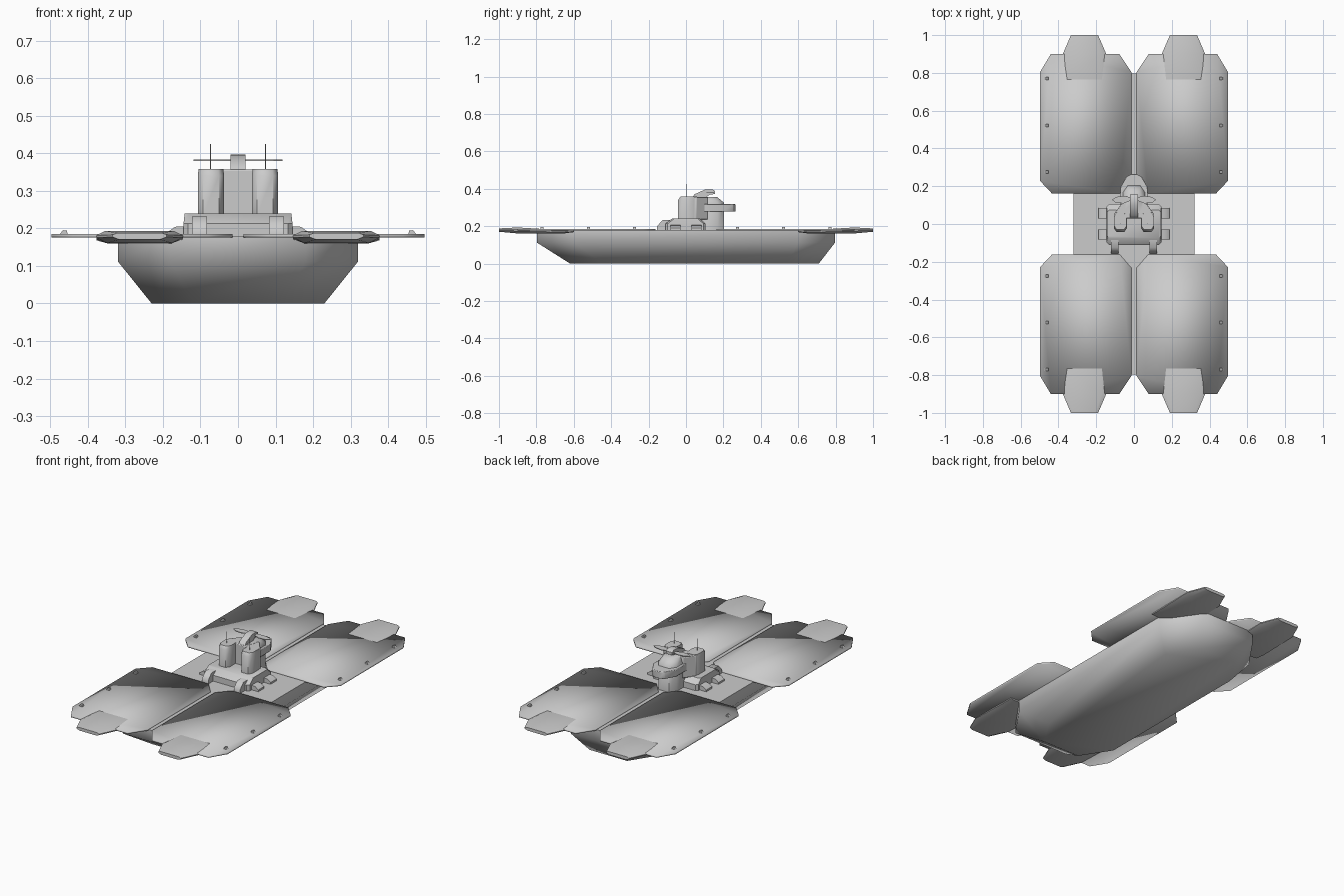
import bpy, bmesh, math
from mathutils import Vector


def finish(name, bm, angle=180, bevel=0.0):
    bmesh.ops.recalc_face_normals(bm, faces=bm.faces)
    me = bpy.data.meshes.new(name)
    bm.to_mesh(me)
    bm.free()
    ob = bpy.data.objects.new(name, me)
    bpy.context.collection.objects.link(ob)
    bpy.ops.object.select_all(action='DESELECT')
    ob.select_set(True)
    bpy.context.view_layer.objects.active = ob
    bpy.ops.object.shade_smooth_by_angle(angle=math.radians(angle))
    if bevel:
        mod = ob.modifiers.new("soft_edges", 'BEVEL')
        mod.width = bevel
        mod.segments = 2
        mod.limit_method = 'ANGLE'
    return ob


def loft(name, rings, angle=180, bevel=0.0):
    """Skin a stack of equal-length point rings and cap both ends."""
    bm = bmesh.new()
    vs = [[bm.verts.new(p) for p in ring] for ring in rings]
    n = len(vs[0])
    for a, b in zip(vs, vs[1:]):
        for i in range(n):
            j = (i + 1) % n
            bm.faces.new((a[i], a[j], b[j], b[i]))
    bm.faces.new(vs[0])
    bm.faces.new(vs[-1])
    return finish(name, bm, angle, bevel)


def octagon(x0, x1, y0, y1, cx, cy, z):
    """Rectangle with cut corners at height z."""
    return [(x0 + cx, y0, z), (x1 - cx, y0, z), (x1, y0 + cy, z), (x1, y1 - cy, z),
            (x1 - cx, y1, z), (x0 + cx, y1, z), (x0, y1 - cy, z), (x0, y0 + cy, z)]


def plate(name, outline, z0, z1, angle=30, bevel=0.0):
    """Plan outline (x, y) extruded upward."""
    return loft(name, [[(x, y, z) for x, y in outline] for z in (z0, z1)], angle, bevel)


def side_profile(name, outline, x0, x1, angle=30, bevel=0.0):
    """Side outline (y, z) extruded across x."""
    return loft(name, [[(x, y, z) for y, z in outline] for x in (x0, x1)], angle, bevel)


# Hull: cut-corner barge with flared sides
loft("hull", [
    octagon(-0.23, 0.23, -0.62, 0.71, 0.11, 0.17, 0.0),
    octagon(-0.32, 0.32, -0.797, 0.797, 0.14, 0.2, 0.112),
    octagon(-0.32, 0.32, -0.797, 0.797, 0.14, 0.2, 0.179)], 60)

# Four landing decks with end pods and edge lights
for sy, end in ((1, "rear"), (-1, "front")):
    for sx, side in ((1, "right"), (-1, "left")):
        tag = f"{end}_{side}"
        outline = [(0.078, 0.9), (0.44, 0.9), (0.497, 0.805), (0.497, 0.228),
                   (0.435, 0.162), (0.075, 0.162), (0.014, 0.232), (0.014, 0.805)]
        plate("deck_" + tag, [(sx * x, sy * y) for x, y in outline], 0.176, 0.185, 180)

        # Pod cross-sections along y: half width, bottom, top
        rings = []
        for y, w, zb, zt in ((0.6, 0.112, 0.168, 0.178), (0.66, 0.115, 0.16, 0.18),
                             (0.775, 0.115, 0.16, 0.1855), (0.9, 0.115, 0.161, 0.193),
                             (1.0, 0.072, 0.17, 0.188)):
            c, zm = 0.262, (zb + zt) / 2
            sec = [(c - w, zm - 0.002), (c - w * 0.75, zb), (c + w * 0.75, zb),
                   (c + w, zm - 0.002), (c + w, zm + 0.004), (c + w * 0.8, zt),
                   (c - w * 0.8, zt), (c - w, zm + 0.004)]
            rings.append([(sx * x, sy * y, z) for x, z in sec])
        loft("pod_" + tag, rings, 50)

        for k, y in enumerate((0.275, 0.522, 0.77)):
            sec = [(0.453, 0.184), (0.475, 0.184), (0.466, 0.195), (0.456, 0.194)]
            loft(f"deck_light_{tag}_{k}",
                 [[(sx * x, sy * (y + d), z) for x, z in sec] for d in (-0.008, 0.008)], 30)

# Superstructure base
loft("base_block", [
    octagon(-0.145, 0.145, -0.11, 0.105, 0.012, 0.012, 0.175),
    octagon(-0.145, 0.145, -0.11, 0.105, 0.012, 0.012, 0.213),
    octagon(-0.142, 0.142, -0.075, 0.075, 0.012, 0.012, 0.24)], 40)

for sx, side in ((1, "right"), (-1, "left")):
    # Front vents and side lockers
    side_profile("front_vent_" + side,
                 [(-0.155, 0.178), (-0.155, 0.2), (-0.125, 0.232), (-0.07, 0.232), (-0.07, 0.178)],
                 sx * 0.082, sx * 0.122, 50)
    for k, y in enumerate((-0.056, 0.057)):
        sec = [(0.135, 0.178), (0.188, 0.178), (0.188, 0.189), (0.168, 0.204), (0.135, 0.206)]
        loft(f"side_locker_{side}_{k}",
             [[(sx * x, y + d, z) for x, z in sec] for d in (-0.027, 0.027)], 50)

    # Front tower columns
    c = sx * 0.072
    loft("tower_column_" + side, [
        octagon(c - 0.035, c + 0.035, -0.042, 0.06, 0.014, 0.02, 0.235),
        octagon(c - 0.035, c + 0.035, -0.042, 0.06, 0.014, 0.02, 0.34),
        octagon(c - 0.033, c + 0.033, -0.03, 0.06, 0.014, 0.02, 0.358)], 50)

    # Whip antennas
    plate("antenna_" + side, [(sx * 0.073 + 0.0015 * math.cos(a * math.pi / 3),
                               0.003 + 0.0015 * math.sin(a * math.pi / 3)) for a in range(6)],
          0.35, 0.425)

# Tower core linking the columns, tapered toward the rear
core = [(-0.1, 0.03), (0.1, 0.03), (0.105, 0.055), (0.06, 0.115), (-0.06, 0.115), (-0.105, 0.055)]
plate("tower_core", core, 0.235, 0.356, 30, 0.004)

# Rear stem carrying the bridge
loft("bridge_stem", [
    octagon(-0.058, 0.058, 0.05, 0.203, 0.025, 0.035, 0.175),
    octagon(-0.058, 0.058, 0.05, 0.203, 0.025, 0.035, 0.325),
    octagon(-0.045, 0.045, 0.05, 0.165, 0.02, 0.03, 0.357)], 50)

# Overhanging bridge
plan = [(-0.072, 0.075), (0.072, 0.075), (0.072, 0.195), (0.04, 0.252), (0.015, 0.264),
        (-0.015, 0.264), (-0.04, 0.252), (-0.072, 0.195)]
plate("bridge", plan, 0.277, 0.318, 50, 0.003)

# Radar mount and twin blade scanner
side_profile("radar_mount",
             [(0.035, 0.355), (0.045, 0.37), (0.1, 0.395), (0.14, 0.397), (0.155, 0.388),
              (0.155, 0.372), (0.125, 0.368), (0.11, 0.355)], -0.02, 0.02, 50)
blade = [(0.01, 0.127), (0.055, 0.109), (0.095, 0.112), (0.118, 0.128), (0.095, 0.143),
         (0.055, 0.149), (0.01, 0.14)]
for sx, side in ((1, "right"), (-1, "left")):
    plate("radar_blade_" + side, [(sx * x, y) for x, y in blade], 0.379, 0.383)
